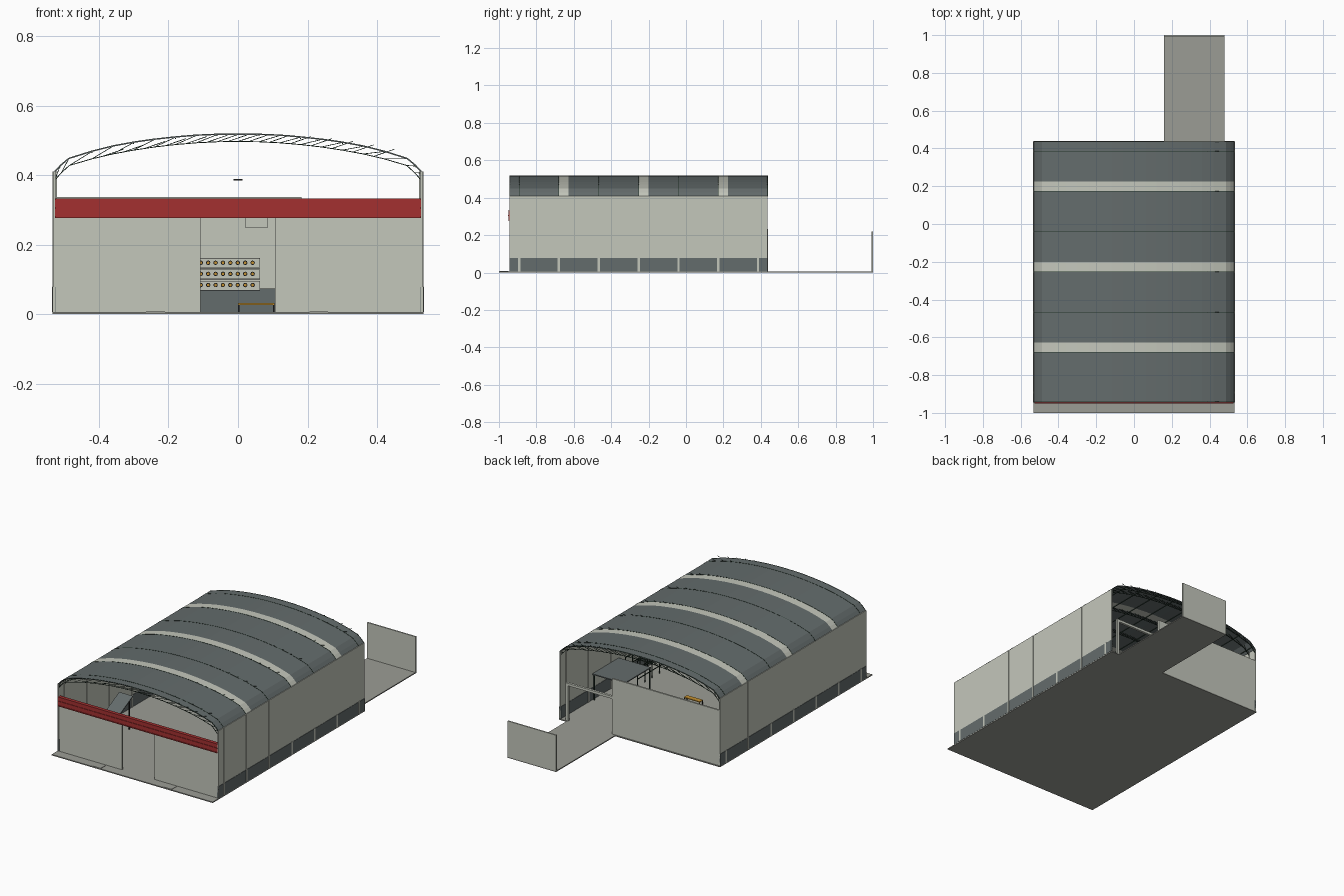
import bpy, bmesh, math
from mathutils import Vector

if "Cube" in bpy.data.objects:
    bpy.data.objects.remove(bpy.data.objects["Cube"])


def material(name, rgb):
    m = bpy.data.materials.new(name)
    m.diffuse_color = (*rgb, 1)
    m.use_nodes = True
    m.node_tree.nodes["Principled BSDF"].inputs["Base Color"].default_value = m.diffuse_color
    return m


WALL = material("pale wall", (0.55, 0.57, 0.50))
DARK = material("slate grey", (0.127, 0.15, 0.15))
RED = material("red sign", (0.37, 0.03, 0.03))
FLOOR = material("concrete", (0.33, 0.335, 0.30))
GREEN = material("dark green steel", (0.015, 0.035, 0.022))
ORANGE = material("orange", (0.55, 0.28, 0.03))
BLACK = material("black", (0.02, 0.02, 0.02))


def finish(name, bm, mats):
    bmesh.ops.recalc_face_normals(bm, faces=bm.faces)
    me = bpy.data.meshes.new(name)
    bm.to_mesh(me)
    bm.free()
    for m in mats:
        me.materials.append(m)
    ob = bpy.data.objects.new(name, me)
    bpy.context.collection.objects.link(ob)
    return ob


def add_box(bm, x, y, z):
    """Axis-aligned box from three (low, high) ranges."""
    v = bmesh.ops.create_cube(bm, size=1)["verts"]
    for p in v:
        p.co = [r[0] + (c + 0.5) * (r[1] - r[0]) for c, r in zip(p.co, (x, y, z))]


def boxes(name, mat, *ranges):
    bm = bmesh.new()
    for r in ranges:
        add_box(bm, *r)
    return finish(name, bm, [mat])


def add_bar(bm, a, b, t=0.0025):
    """Square bar between two points."""
    a, b = Vector(a), Vector(b)
    d = b - a
    v = bmesh.ops.create_cube(bm, size=1)["verts"]
    q = d.to_track_quat('Z', 'Y')
    for p in v:
        p.co = (a + b) / 2 + q @ Vector((p.co.x * t, p.co.y * t, p.co.z * d.length))


def mirrored(half):
    return [(-x, z) for x, z in reversed(half[1:])] + half


# Roof outline and lower truss chord, from the ridge to the eave
TOP = mirrored([(0, .519), (.06, .5185), (.12, .516), (.18, .511), (.24, .5045), (.30, .496),
                (.36, .485), (.42, .470), (.487, .449), (.512, .428), (.53, .408)])
LOW = mirrored([(0, .497), (.06, .496), (.12, .493), (.18, .488), (.24, .481), (.30, .472),
                (.36, .461), (.42, .447), (.485, .428), (.508, .407), (.527, .386)])
FRAMES = [-.892, -.68, -.467, -.253, -.04, .173, .385]

# Floor slab with the apron and the rear yard
boxes("floor_slab", FLOOR, ((-.533, .533), (-1, .44), (0, .006)))
boxes("rear_yard", FLOOR, ((.16, .48), (.44, 1), (0, .006)))
boxes("yard_end_wall", WALL, ((.16, .48), (.992, 1), (0, .22)))
boxes("apron_plates", FLOOR, *[((x - .027, x + .027), (-.998, -.95), (.006, .008)) for x in (-.237, .232)])

# Side walls with dark plinth and pale posts
for side, s in (("left", -1), ("right", 1)):
    def rng(a, b):
        return tuple(sorted((s * a, s * b)))
    boxes(side + "_wall", WALL, (rng(.525, .532), (-.945, .436), (.006, .41)))
    boxes(side + "_plinth", DARK, (rng(.523, .534), (-.945, .436), (.006, .078)))
    boxes(side + "_wall_posts", WALL, *[(rng(.521, .5355), (y - .006, y + .006), (.006, .08)) for y in FRAMES],
          *[(rng(.521, .533), (y - .003, y + .003), (.006, .41)) for y in FRAMES])

# Front wall panels and red fascia with ribs
boxes("front_panels", WALL, ((-.525, -.108), (-.943, -.933), (.006, .278)),
      ((.106, .525), (-.943, -.933), (.006, .278)))
boxes("front_fascia", RED, ((-.527, .527), (-.948, -.932), (.277, .333)),
      *[((-.527, .527), (-.951, -.93), (z, z + .005)) for z in (.277, .303, .328)])

# Rear panel with an inner plinth
boxes("rear_panel", WALL, ((-.525, .183), (.426, .436), (.006, .337)))
boxes("rear_plinth", DARK, ((-.52, .15), (.421, .427), (.006, .074)))
boxes("rear_wall_box", WALL, ((.02, .086), (.405, .427), (.25, .282)))

# Rear doorway frame
boxes("rear_door_frame", WALL, ((.475, .49), (.424, .438), (.006, .23)),
      ((.183, .49), (.424, .438), (.217, .232)))

# Curved roof sheet, with skylight strips chosen by position along the length
ys = [-.945, -.68, -.628, -.253, -.2, .173, .225, .438]
bm = bmesh.new()
grid = [[bm.verts.new((x, y, z)) for x, z in TOP] for y in ys]
for j in range(len(ys) - 1):
    for i in range(len(TOP) - 1):
        f = bm.faces.new((grid[j][i], grid[j][i + 1], grid[j + 1][i + 1], grid[j + 1][i]))
        f.material_index = j % 2
roof = finish("roof_sheet", bm, [DARK, WALL])
for p in roof.data.polygons:
    if p.normal.z < 0:
        roof.data.flip_normals()
        break
solid = roof.modifiers.new("thickness", 'SOLIDIFY')
solid.thickness = 0.003
solid.offset = -1

# Arched trusses: two chords and slanted braces
bm = bmesh.new()
for y in FRAMES + [-.942, .435]:
    for line, lift in ((TOP, -.0003), (LOW, 0)):
        for (x0, z0), (x1, z1) in zip(line, line[1:]):
            add_bar(bm, (x0, y, z0 + lift), (x1, y, z1 + lift))
    for i in range(len(TOP) - 1):
        (x0, z0), (x1, z1) = LOW[i], TOP[i + 1]
        add_bar(bm, (x0, y, z0), (x1, y, z1 - .002), .002)
        xm, zm = (LOW[i][0] + LOW[i + 1][0]) / 2, (LOW[i][1] + LOW[i + 1][1]) / 2
        if abs(xm) < .45:
            add_bar(bm, (xm, y, zm), (xm + .06, y, zm + .0205), .002)
finish("roof_trusses", bm, [GREEN])

# Purlins running the length of the roof
bm = bmesh.new()
for x, z in TOP[1:-1:2]:
    add_bar(bm, (x, -.94, z - .005), (x, .434, z - .005), .003)
finish("roof_purlins", bm, [GREEN])

# Hanging lamp
boxes("hanging_lamp", BLACK, ((-.013, .013), (-.03, .03), (.384, .389)))

# Rack on the rear panel with rows of small round fittings
boxes("rack_boards", WALL, *[((-.3, .064), (.39, .422), (z, z + .026)) for z in (.07, .102, .134)])
boxes("rack_shelves", BLACK, *[((-.3, .064), (.386, .422), (z, z + .002)) for z in (.068, .098, .130, .160)])
for name, mat, r, y in (("rack_fittings", BLACK, .0065, .388), ("rack_fitting_caps", ORANGE, .004, .385)):
    bm = bmesh.new()
    for z in (.084, .116, .148):
        for i in range(15):
            v = bmesh.ops.create_cone(bm, cap_ends=True, segments=8, radius1=r, radius2=r, depth=.006)["verts"]
            for p in v:
                c = p.co.copy()
                p.co = (.042 - i * .0213 + c.x, y + c.z, z + c.y)
finish_list = None
for name, mat, r, y in (("rack_fittings", BLACK, .0065, .388), ("rack_fitting_caps", ORANGE, .004, .385)):
    bm = bmesh.new()
    for z in (.084, .116, .148):
        for i in range(15):
            v = bmesh.ops.create_cone(bm, cap_ends=True, segments=8, radius1=r, radius2=r, depth=.006)["verts"]
            for p in v:
                c = p.co.copy()
                p.co = (.042 - i * .0213 + c.x, y + c.z, z + c.y)
    finish(name, bm, [mat])

# Work table
boxes("table_top", ORANGE, ((0, .105), (-.16, -.13), (.027, .032)))
boxes("table_legs", BLACK, *[((x, x + .004), (y, y + .004), (.006, .027))
                             for x in (0, .101) for y in (-.16, -.134)])

# Raised platform by the right wall, on posts
boxes("platform", DARK, ((.31, .522), (-.11, .14), (.157, .163)))
boxes("platform_posts", GREEN, *[((x, x + .006), (y, y + .006), (.006, .158))
                                 for x in (.312, .51) for y in (-.108, .132)])

# Storage rack of thin bars further forward
bm = bmesh.new()
for x in (.42, .50):
    for i in range(6):
        y = -.14 - i * .07
        add_bar(bm, (x, y, .006), (x, y, .16), .004)
    for z in (.05, .105, .158):
        add_bar(bm, (x, -.14, z), (x, -.49, z), .004)
finish("storage_rack", bm, [GREEN])

# Inclined conveyor near the left wall
bm = bmesh.new()
add_box(bm, (-.45, -.36), (-.62, -.48), (-.003, .003))
for v in bm.verts:
    v.co.z += .165 + (v.co.y + .55) * .5
finish("inclined_panel", bm, [DARK])
boxes("inclined_panel_legs", BLACK, *[((x, x + .005), (y, y + .005), (.006, .165 + (y + .55) * .5))
                                      for x in (-.44, -.375) for y in (-.61, -.5)])
